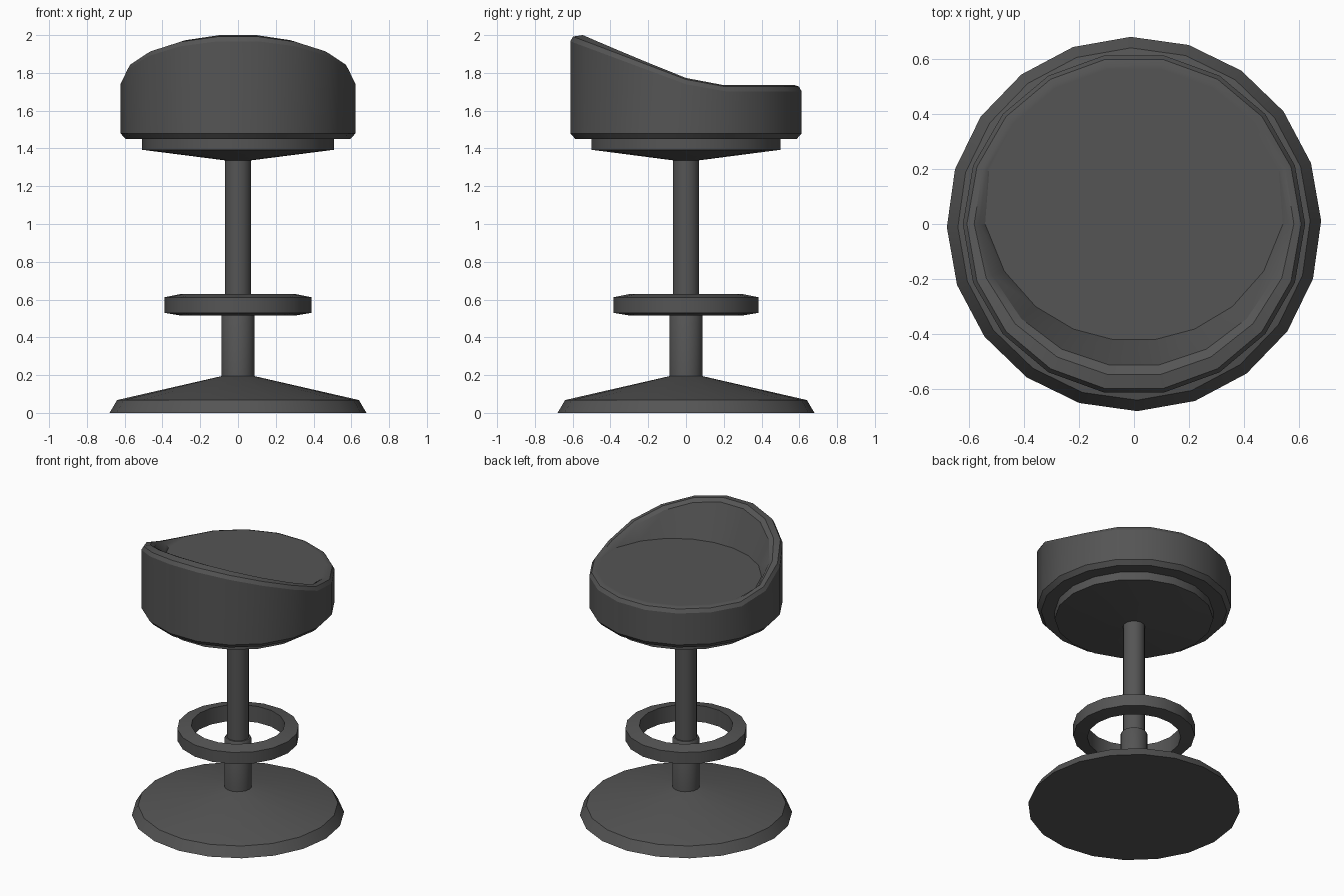
import bpy, bmesh
from math import sin, cos, pi, radians

if "Cube" in bpy.data.objects:
    bpy.data.objects.remove(bpy.data.objects["Cube"])

dark = bpy.data.materials.new("dark_grey")
dark.diffuse_color = (0.09, 0.09, 0.09, 1)
dark.use_nodes = True
dark.node_tree.nodes["Principled BSDF"].inputs["Base Color"].default_value = dark.diffuse_color


def loft(name, rings, closed=False):
    """Skin equal-length rings of points; cap the ends, or join last to first."""
    bm = bmesh.new()
    loops = [[bm.verts.new(p) for p in ring] for ring in rings]
    pairs = list(zip(loops, loops[1:]))
    if closed:
        pairs.append((loops[-1], loops[0]))
    else:
        bm.faces.new(loops[0][::-1])
        bm.faces.new(loops[-1])
    for a, b in pairs:
        for i in range(len(a)):
            j = (i + 1) % len(a)
            bm.faces.new((a[i], a[j], b[j], b[i]))
    bmesh.ops.recalc_face_normals(bm, faces=bm.faces)
    mesh = bpy.data.meshes.new(name)
    bm.to_mesh(mesh)
    bm.free()
    mesh.materials.append(dark)
    ob = bpy.data.objects.new(name, mesh)
    bpy.context.collection.objects.link(ob)
    bpy.ops.object.select_all(action='DESELECT')
    ob.select_set(True)
    bpy.context.view_layer.objects.active = ob
    bpy.ops.object.shade_smooth_by_angle(angle=radians(30))
    return ob


def turned(name, profile, sides, closed=False, turn=0.0):
    """Revolve (radius, z) points around the z axis."""
    angles = [2 * pi * i / sides + turn for i in range(sides)]
    return loft(name, [[(r * cos(a), r * sin(a), z) for a in angles]
                       for r, z in profile], closed)


# Pedestal
turned("base", [(0.68, 0), (0.64, 0.068), (0.085, 0.195)], 20, turn=radians(1))
turned("lower_column", [(0.088, 0.18), (0.088, 0.53), (0.08, 0.545)], 18)
turned("upper_column", [(0.07, 0.5), (0.07, 1.36)], 18)

# Footrest ring
turned("footrest_ring", [(0.30, 0.515), (0.39, 0.53), (0.39, 0.612), (0.30, 0.63)],
       18, closed=True)

# Plate under the seat
turned("seat_plate", [(0.07, 1.337), (0.508, 1.393), (0.508, 1.46)], 18)

# Seat with a low wrap-around back that rises towards -y
FLAT = 1.735


def rim_height(y):
    if y > 0.2:
        return FLAT
    if y > 0:
        return FLAT + (0.2 - y) * 0.19
    return 1.773 - y * (2.0 - 1.773) / 0.61


def seat_section(angle):
    h = rim_height(0.62 * sin(angle))
    t = (h - FLAT) / (2.0 - FLAT)
    section = [(0.595, 1.45), (0.622, 1.48), (0.622, h - 0.033), (0.607, h - 0.008),
               (0.585 - 0.03 * t, h), (0.57 - 0.05 * t, max(FLAT, h - 0.018)),
               (0.56 - 0.133 * t, FLAT)]
    return [(r * cos(angle), r * sin(angle), z) for r, z in section]


sections = [seat_section(2 * pi * i / 18) for i in range(18)]
loft("seat", list(zip(*sections)))
